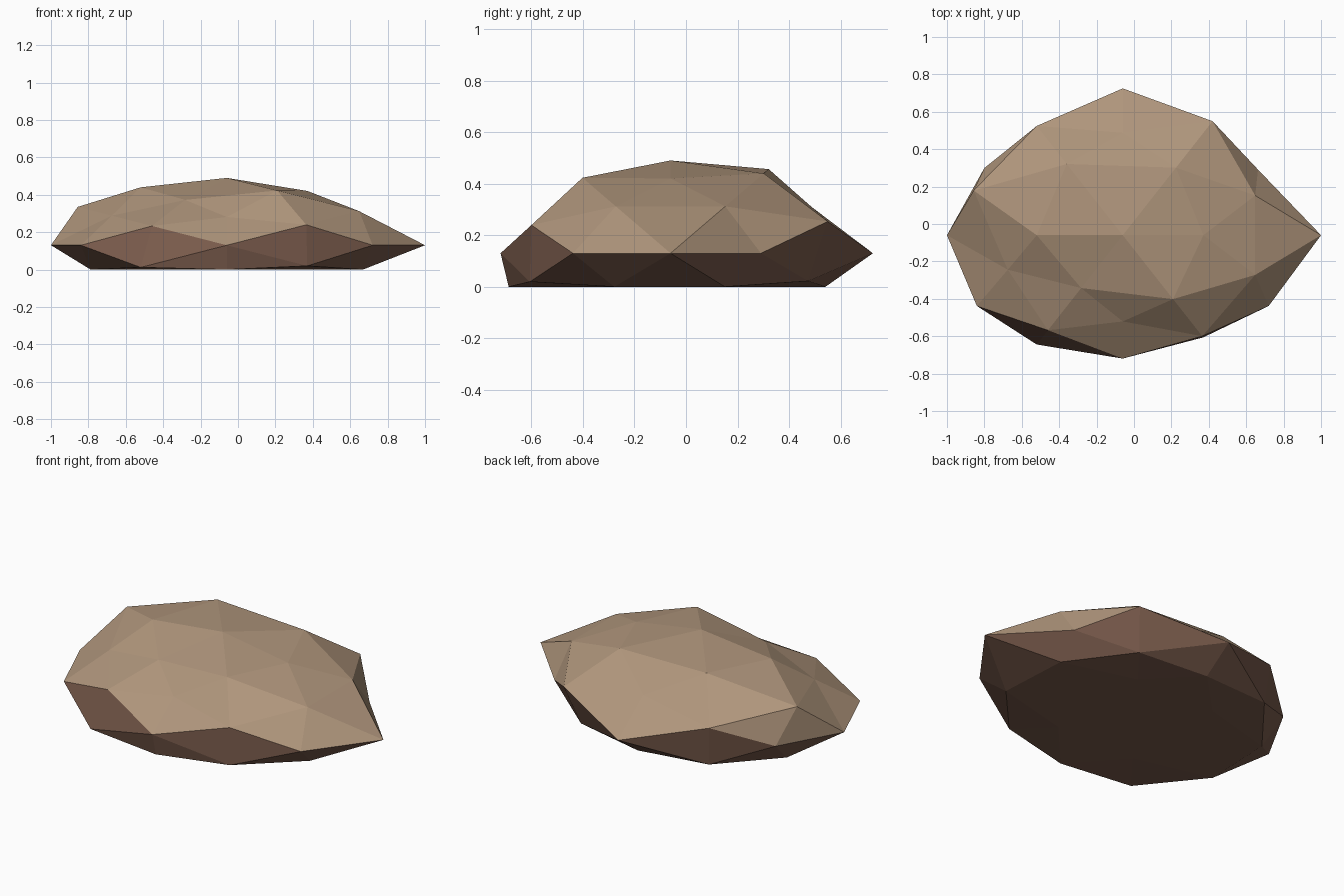
import bpy, bmesh
from itertools import product
from mathutils import Vector

if "Cube" in bpy.data.objects:
    bpy.data.objects.remove(bpy.data.objects["Cube"])

A, B = 0.5257, 0.8507
CENTRE = Vector((-0.06, -0.06, 0.13))
SCALE = Vector((1.0, 0.785, 0.416))

# Point families of a subdivided icosahedron, with one radius per sign
# combination (+ first), which gives the rock its lumps
FAMILIES = [
    ((1, 0, 0), (1.06, .94)),
    ((0, 1, 0), (1.0, .84)),
    ((0, 0, 1), (.865, .9)),
    ((B, A, 0), (.85, .917, .87, .917)),
    ((0, B, A), (.82, .9, .69, .94)),
    ((A, 0, B), (.82, .85, .875, .85)),
    ((.809, .309, .5), (.875, .87, .875, .9, .985, .88, .76, .9)),
    ((.5, .809, .309), (.96, .84, .85, .86, .92, .88, .80, .92)),
    ((.309, .5, .809), (.92, .85, .87, .85, .97, .85, .72, .85)),
]


def material(name, colour):
    m = bpy.data.materials.new(name)
    m.diffuse_color = (*colour, 1)
    m.use_nodes = True
    m.node_tree.nodes["Principled BSDF"].inputs["Base Color"].default_value = m.diffuse_color
    return m


# Unit sphere points, joined into a faceted ball
bm = bmesh.new()
radius = {}
for base, radii in FAMILIES:
    signs = product(*[(1, -1) if c else (1,) for c in base])
    for sign, r in zip(signs, radii):
        v = bm.verts.new([c * s for c, s in zip(base, sign)])
        radius[v] = r
bmesh.ops.convex_hull(bm, input=bm.verts[:])
bmesh.ops.recalc_face_normals(bm, faces=bm.faces[:])

# Dark stone on the lower half and the upright faces of the waist
for f in bm.faces:
    f.material_index = 1 if f.calc_center_median().z < 0.01 else 0
    f.smooth = False

# Push the points out to the rock shape and flatten the underside
for v in bm.verts:
    v.co = CENTRE + v.co * SCALE * radius[v]
    v.co.z = max(v.co.z, 0.0)

mesh = bpy.data.meshes.new("rock")
bm.to_mesh(mesh)
bm.free()
mesh.materials.append(material("tan stone", (.434, .305, .202)))
mesh.materials.append(material("dark brown stone", (.188, .102, .07)))
rock = bpy.data.objects.new("rock", mesh)
bpy.context.collection.objects.link(rock)
